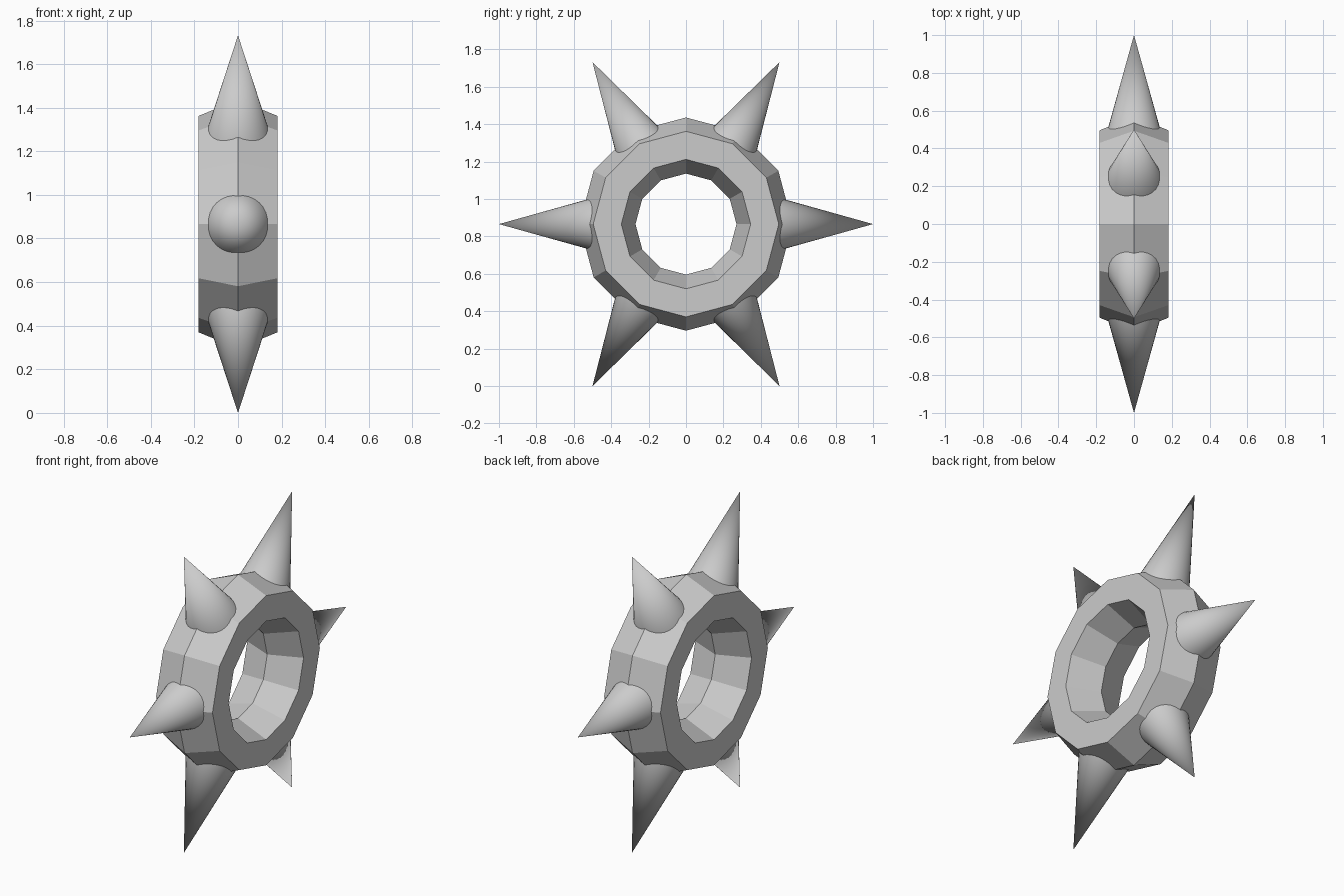
import bpy, math
from mathutils import Vector

if "Cube" in bpy.data.objects:
    bpy.data.objects.remove(bpy.data.objects["Cube"])

CENTRE = Vector((0, 0, 0.866))
RING_SIDES, SPIKES = 12, 6
SPIKE_BASE, SPIKE_TIP, SPIKE_RADIUS = 0.42, 1.0, 0.162

# Low-poly ring: hexagonal section swept around the x axis
section = [(0, 0.57), (0.182, 0.496), (0.182, 0.346),
           (0, 0.27), (-0.182, 0.346), (-0.182, 0.496)]
n = len(section)
verts, faces = [], []
for i in range(RING_SIDES):
    a = 2 * math.pi * i / RING_SIDES
    verts += [(x, r * math.cos(a), r * math.sin(a)) for x, r in section]
    k = (i + 1) % RING_SIDES
    for j in range(n):
        m = (j + 1) % n
        faces.append((i * n + j, i * n + m, k * n + m, k * n + j))
mesh = bpy.data.meshes.new("ring")
mesh.from_pydata(verts, [], [f[::-1] for f in faces])
ring = bpy.data.objects.new("ring", mesh)
ring.location = CENTRE
bpy.context.collection.objects.link(ring)

# Make the ring normals point outwards
import bmesh
bm = bmesh.new()
bm.from_mesh(mesh)
bmesh.ops.recalc_face_normals(bm, faces=bm.faces)
bm.to_mesh(mesh)
bm.free()

# Smooth conical spikes radiating from the ring
for i in range(SPIKES):
    a = 2 * math.pi * i / SPIKES
    direction = Vector((0, math.cos(a), math.sin(a)))
    bpy.ops.mesh.primitive_cone_add(
        vertices=32, radius1=SPIKE_RADIUS, radius2=0,
        depth=SPIKE_TIP - SPIKE_BASE,
        location=CENTRE + direction * (SPIKE_BASE + SPIKE_TIP) / 2,
        rotation=direction.to_track_quat('Z', 'Y').to_euler())
    spike = bpy.context.object
    spike.name = f"spike_{i + 1}"
    bpy.ops.object.shade_smooth_by_angle(angle=math.radians(40))
